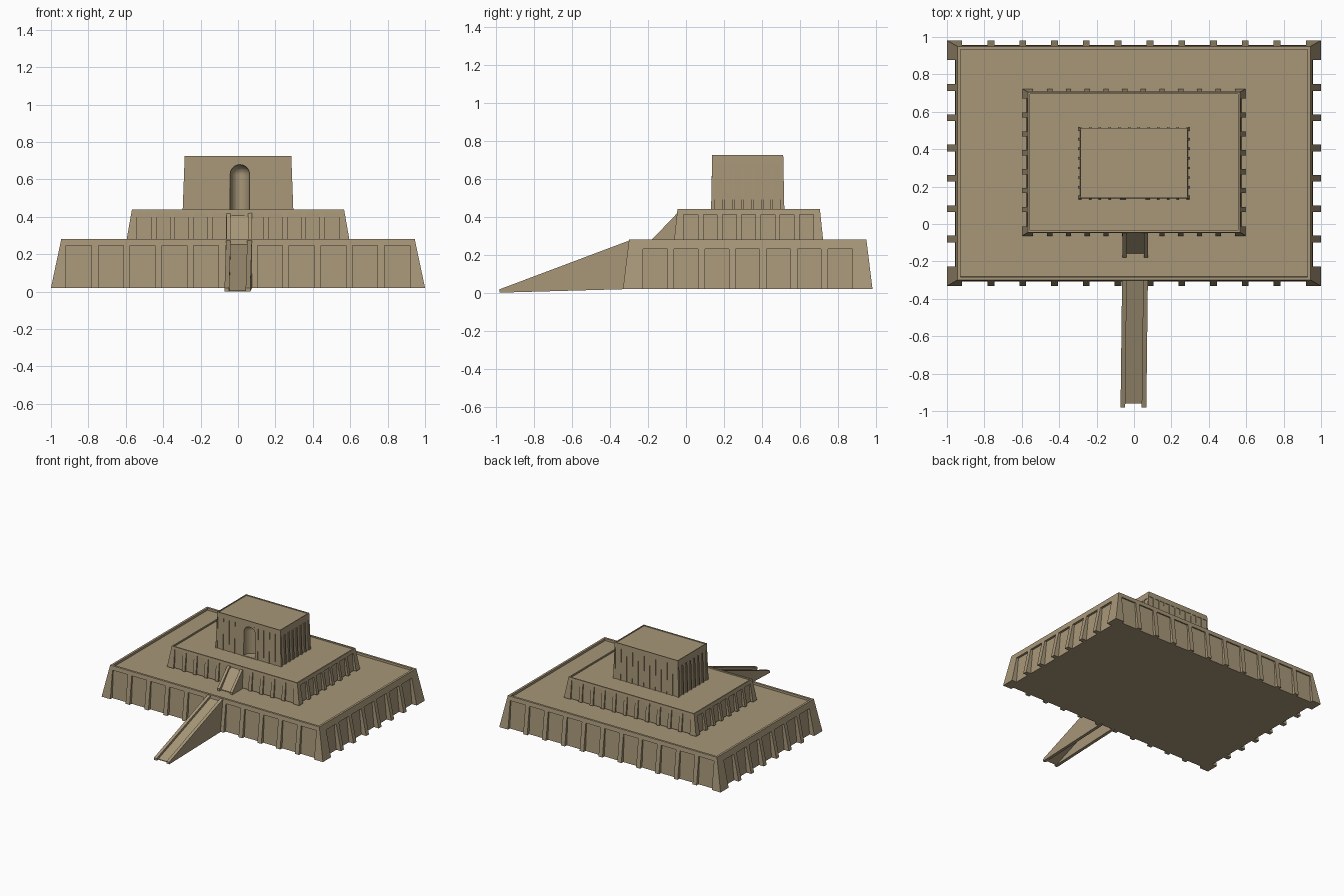
import bpy, bmesh, math
from mathutils import Vector

if "Cube" in bpy.data.objects:
    bpy.data.objects.remove(bpy.data.objects["Cube"])

mat = bpy.data.materials.new("mud brick")
mat.diffuse_color = (0.39, 0.31, 0.19, 1)
mat.use_nodes = True
mat.node_tree.nodes["Principled BSDF"].inputs["Base Color"].default_value = mat.diffuse_color


def finish(bm, name):
    bmesh.ops.recalc_face_normals(bm, faces=bm.faces[:])
    me = bpy.data.meshes.new(name)
    bm.to_mesh(me)
    bm.free()
    me.materials.append(mat)
    ob = bpy.data.objects.new(name, me)
    bpy.context.collection.objects.link(ob)
    return ob


def hexa(bm, bottom, top):
    """Closed block from four bottom and four top points; returns the top face."""
    b = [bm.verts.new(p) for p in bottom]
    t = [bm.verts.new(p) for p in top]
    bm.faces.new(b[::-1])
    for i in range(4):
        j = (i + 1) % 4
        bm.faces.new((b[i], b[j], t[j], t[i]))
    return bm.faces.new(t)


def rect(x0, x1, y0, y1, z):
    return [(x0, y0, z), (x1, y0, z), (x1, y1, z), (x0, y1, z)]


def tier(name, cy, hb, ht, z0, z1, band, drop, pitch_x, pitch_y, width, rim, skip=0):
    """Battered tier: recessed core, corner piers, pilasters and a parapet band."""
    def half(z, a):
        return hb[a] + (ht[a] - hb[a]) * (z - z0) / (z1 - z0)

    def ring(hx, hy, z):
        return rect(-hx, hx, cy - hy, cy + hy, z)

    # recessed wall core
    bm = bmesh.new()
    cb = [ht[a] + 0.22 * (hb[a] - ht[a]) for a in (0, 1)]
    ct = [ht[a] - 0.12 * (hb[a] - ht[a]) - 0.003 for a in (0, 1)]
    hexa(bm, ring(*cb, z0), ring(*ct, band + 0.005))
    core = finish(bm, name + "_core")

    # parapet band with sunken roof
    bm = bmesh.new()
    top = hexa(bm, ring(half(band, 0), half(band, 1), band), ring(*ht, z1))
    bmesh.ops.recalc_face_normals(bm, faces=bm.faces[:])
    bmesh.ops.inset_region(bm, faces=[top], thickness=rim)
    bmesh.ops.inset_region(bm, faces=[top], thickness=0.0005)
    bmesh.ops.translate(bm, verts=top.verts[:], vec=(0, 0, -rim * 0.7))
    finish(bm, name + "_parapet")

    # pilasters and corner piers
    bm = bmesh.new()

    def slab(side, a, u0, u1, za, zb):
        inner = ht[a] - 0.02
        def quad(z):
            d = half(z, a) * side
            i = inner * side
            if a == 1:
                return rect(u0, u1, cy + i, cy + d, z)
            return rect(i, d, cy + u0, cy + u1, z)
        hexa(bm, quad(za), quad(zb))

    edge = (5.5 * pitch_x - width / 2, 3.5 * pitch_y - width / 2)
    edge = (edge[0] + width * 0.1, edge[1] + width * 0.1)
    for s in (-1, 1):
        for k in range(10):
            u = (k - 4.5) * pitch_x
            if s == 1 or abs(u) > skip:
                slab(s, 1, u - width / 2, u + width / 2, z0, band)
        for k in range(6):
            u = (k - 2.5) * pitch_y
            slab(s, 0, u - width / 2, u + width / 2, z0, band)
        slab(s, 0, -edge[1], edge[1], band - drop, band)
        for t in (-1, 1):
            def corner(z):
                return rect(s * edge[0], s * half(z, 0),
                            cy + t * edge[1], cy + t * half(z, 1), z)
            hexa(bm, corner(z0), corner(band))
    finish(bm, name + "_pilasters")
    return core


tier("lower_tier", 0.325, (1.0, 0.657), (0.945, 0.625), 0.02, 0.28,
     0.246, 0.015, 0.17, 0.162, 0.036, 0.025)
tier("middle_tier", 0.33, (0.597, 0.393), (0.567, 0.375), 0.27, 0.44,
     0.419, 0.008, 0.1, 0.101, 0.028, 0.014)
core = tier("shrine", 0.325, (0.296, 0.193), (0.285, 0.187), 0.43, 0.725,
            0.684, 0.012, 0.052, 0.051, 0.013, 0.009, skip=0.09)

# flush wall around the doorway
bm = bmesh.new()
hexa(bm, rect(-0.075, 0.085, 0.132, 0.15, 0.43), rect(-0.075, 0.085, 0.137, 0.15, 0.684))
surround = finish(bm, "door_surround")

# round-headed niche cutter
bm = bmesh.new()
r, zc = 0.052, 0.627
profile = [(0, 0.436), (r, 0.436)] + [
    (r * math.cos(a), zc + r * math.sin(a)) for a in [i * math.pi / 16 for i in range(9)]]
vs = [bm.verts.new((max(x, 0), 0, z)) for x, z in profile]
es = [bm.edges.new(p) for p in zip(vs, vs[1:])]
bmesh.ops.spin(bm, geom=vs + es, cent=(0, 0, 0), axis=(0, 0, 1), angle=2 * math.pi, steps=32)
bmesh.ops.remove_doubles(bm, verts=bm.verts[:], dist=1e-4)
for v in bm.verts:
    v.co = Vector((v.co.x + 0.01, v.co.y * 1.3 + 0.135, v.co.z))
cutter = finish(bm, "niche_cutter")
cutter.hide_render = True
cutter.display_type = 'WIRE'
for ob in (core, surround):
    m = ob.modifiers.new("niche", 'BOOLEAN')
    m.operation, m.solver, m.object = 'DIFFERENCE', 'EXACT', cutter


def ramp(name, xc, hw, wall, skew, start, end, base_end, sink):
    """Stair ramp: two wedge side walls and a thin sloping floor between."""
    (y0, z0), (y1, z1) = start, end
    low = z0 - 0.018
    bm = bmesh.new()

    def strip(xa, xb, pts):
        # pts: front-bottom, back-bottom, back-top, front-top in (y, z)
        def side(x):
            return [(x + skew * (y - y0), y, z) for y, z in pts]
        hexa(bm, side(xa), side(xb))

    wedge = [(y0, low), (y1, base_end), (y1, z1), (y0, z0)]
    strip(xc - hw, xc - hw + wall, wedge)
    strip(xc + hw - wall, xc + hw, wedge)
    f = y0 + 0.02
    strip(xc - hw + wall, xc + hw - wall,
          [(f, low), (y1, z1 - sink - 0.012), (y1, z1 - sink), (f, low + 0.006)])
    finish(bm, name)


ramp("lower_ramp", -0.003, 0.069, 0.025, 0.012, (-0.981, 0.018), (-0.295, 0.276), 0.019, 0.02)
ramp("middle_ramp", 0.006, 0.068, 0.021, 0.0, (-0.178, 0.281), (-0.04, 0.425), 0.263, 0.016)
